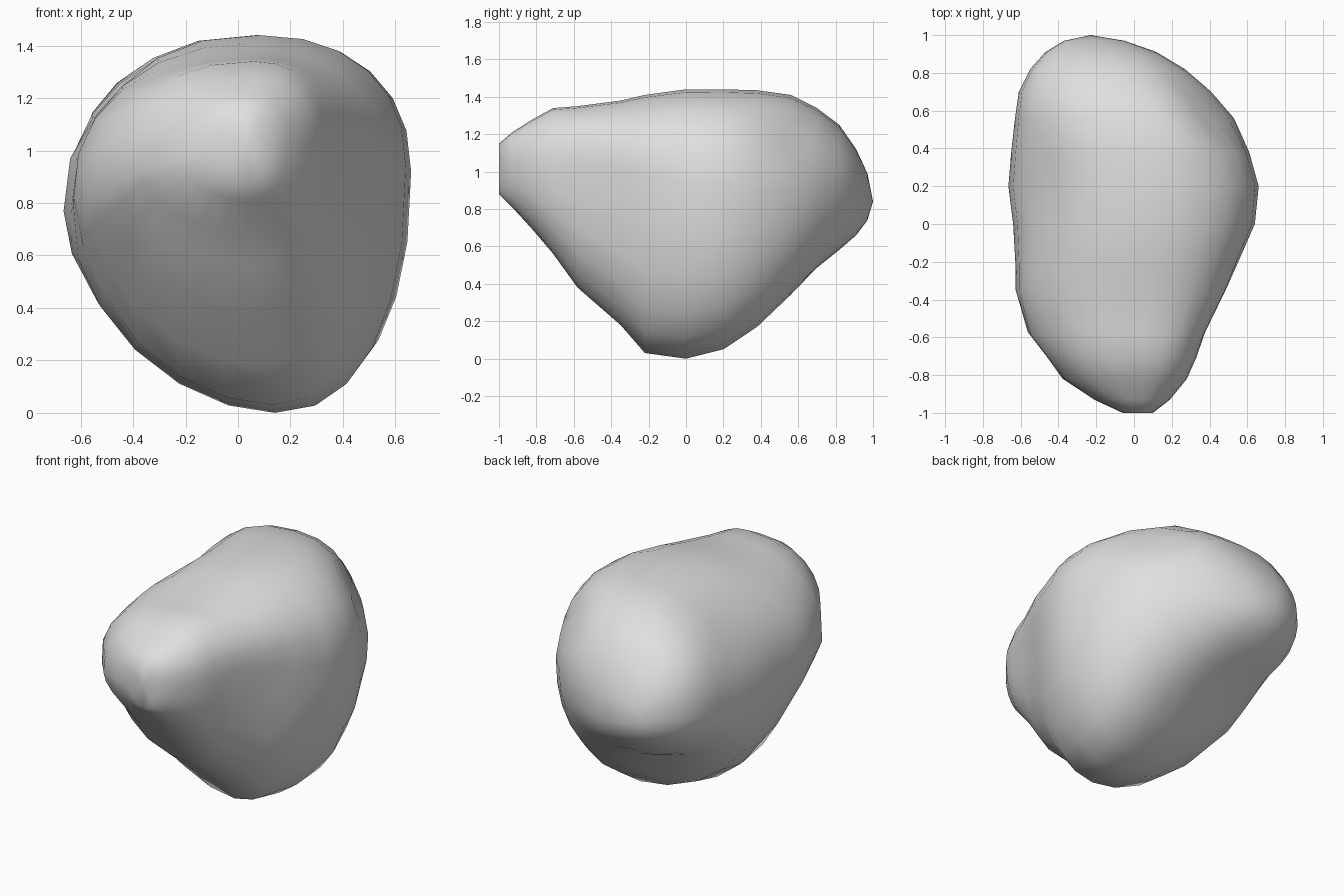
import bpy
import bmesh
import math
from mathutils import Vector

# Remove the default cube
cube = bpy.data.objects.get("Cube")
if cube:
    bpy.data.objects.remove(cube, do_unlink=True)

# Cross-sections from front to back:
# y, left edge, right edge, bottom, top, keel x, crest x, left waist z, right waist z
SECTIONS = [
    (-1, -.06, .1, .88, 1.15, .03, .03, 1.01, 1.03),
    (-.93, -.21, .19, .81, 1.21, .03, .04, .97, 1.04),
    (-.82, -.38, .28, .69, 1.28, .03, .05, .93, 1.05),
    (-.71, -.47, .33, .56, 1.34, .04, .06, .88, 1.05),
    (-.58, -.57, .38, .38, 1.35, .06, .07, .85, 1.05),
    (-.35, -.63, .5, .18, 1.38, .1, .08, .82, 1.02),
    (-.22, -.63, .55, .03, 1.41, .13, .08, .79, .98),
    (0, -.64, .64, 0, 1.44, .14, .08, .76, .94),
    (.2, -.665, .66, .05, 1.44, .18, .07, .77, .92),
    (.38, -.65, .61, .17, 1.435, .2, .05, .8, .9),
    (.56, -.63, .53, .34, 1.41, .14, 0, .84, .89),
    (.7, -.61, .41, .48, 1.34, .02, -.07, .87, .9),
    (.82, -.55, .27, .58, 1.25, -.08, -.13, .87, .91),
    (.91, -.47, .12, .66, 1.12, -.15, -.17, .87, .9),
    (.97, -.37, -.05, .74, .99, -.2, -.2, .86, .87),
]
BACK_TIP = (-.23, 1, .84)
SIDES = 24

# Shallow hollows: centre, radius, depth
HOLLOWS = [
    (Vector((.38, .58, 1.18)), .15, .07),
    (Vector((-.45, -.65, .7)), .16, .05),
    (Vector((.42, -.42, .85)), .2, .04),
    (Vector((-.5, -.38, .52)), .2, .05),
    (Vector((-.2, .56, .42)), .18, .045),
    (Vector((-.48, .2, 1.25)), .2, .045),
]
CORE = Vector((0, 0, .8))


def rounded(value, power):
    """Circle coordinate made squarer or more pointed."""
    return abs(value) ** power


def section_ring(bm, section):
    """Lopsided oval made of four quarter arcs."""
    y, left, right, bottom, top, keel, crest, left_waist, right_waist = section
    ring = []
    for i in range(SIDES):
        angle = math.tau * i / SIDES
        u, v = math.cos(angle), math.sin(angle)
        edge, waist = (right, right_waist) if u > 0 else (left, left_waist)
        if v > 0:
            power, middle, limit = .89, crest, top
        else:
            # The lower left is flatter, except at the back lobe
            flat = 1.1 if y < .65 else .95
            power, middle, limit = (.87 if u > 0 else flat), keel, bottom
        x = middle + rounded(u, power) * (edge - middle)
        z = waist + rounded(v, power) * (limit - waist)
        ring.append(bm.verts.new((x, y, z)))
    return ring


def close_end(bm, ring, tip):
    """Fan of triangles from a ring to one point."""
    point = bm.verts.new(tip)
    for i in range(SIDES):
        bm.faces.new((ring[i], ring[(i + 1) % SIDES], point))


# Boulder body lofted through the sections
bm = bmesh.new()
rings = [section_ring(bm, section) for section in SECTIONS]
for near, far in zip(rings, rings[1:]):
    for i in range(SIDES):
        j = (i + 1) % SIDES
        bm.faces.new((near[i], near[j], far[j], far[i]))
close_end(bm, rings[0], (.03, -1, 1.02))
close_end(bm, rings[-1], BACK_TIP)

# Press the hollows towards the core
for vert in bm.verts:
    for centre, radius, depth in HOLLOWS:
        falloff = math.exp(-((vert.co - centre).length / radius) ** 2)
        vert.co += (CORE - vert.co).normalized() * depth * falloff

bmesh.ops.recalc_face_normals(bm, faces=bm.faces)
for face in bm.faces:
    face.smooth = True
mesh = bpy.data.meshes.new("boulder")
bm.to_mesh(mesh)
bm.free()
boulder = bpy.data.objects.new("boulder", mesh)
bpy.context.collection.objects.link(boulder)

# Plain stone colour
stone = bpy.data.materials.new("light_grey_stone")
stone.use_nodes = True
colour = (.74, .74, .74, 1)
stone.diffuse_color = colour
stone.node_tree.nodes["Principled BSDF"].inputs["Base Color"].default_value = colour
mesh.materials.append(stone)
